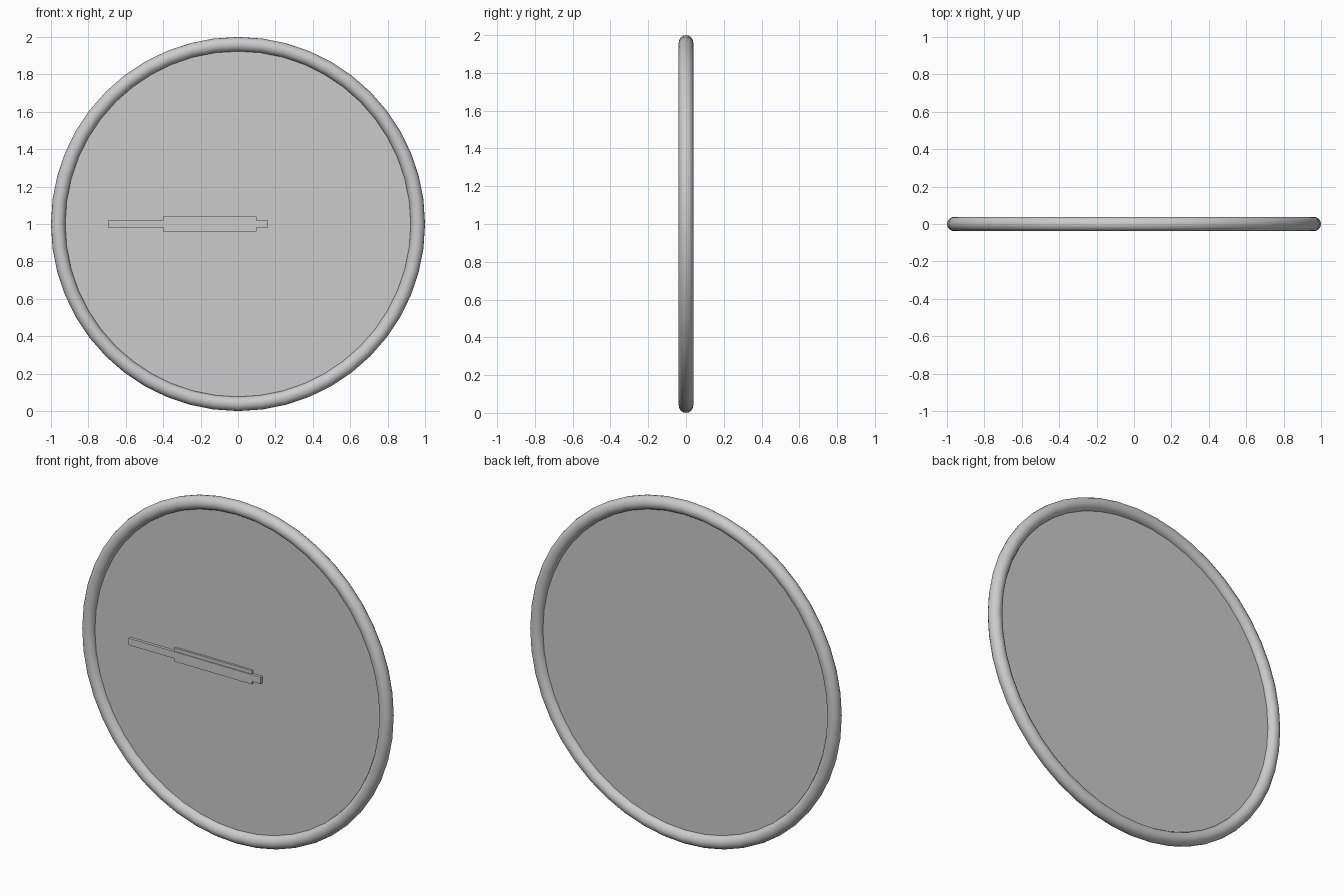
import bpy
from math import radians

if "Cube" in bpy.data.objects:
    bpy.data.objects.remove(bpy.data.objects["Cube"])

CENTRE_Z = 1.0
MAJOR, MINOR = 0.9615, 0.0385
SEGMENTS = 48


def box(name, x0, x1, width, y0, y1):
    """Flat bar lying along x, centred on the dial."""
    bpy.ops.mesh.primitive_cube_add(
        size=1, location=((x0 + x1) / 2, (y0 + y1) / 2, CENTRE_Z))
    ob = bpy.context.object
    ob.name = name
    ob.scale = (x1 - x0, y1 - y0, width)
    bpy.ops.object.transform_apply(location=False, rotation=False, scale=True)
    return ob


# Rounded outer rim
bpy.ops.mesh.primitive_torus_add(
    major_radius=MAJOR, minor_radius=MINOR, major_segments=SEGMENTS,
    minor_segments=16, location=(0, 0, CENTRE_Z), rotation=(radians(90), 0, 0))
rim = bpy.context.object
rim.name = "rim"
bpy.ops.object.shade_smooth_by_angle(angle=radians(40))

# Thin dial plate held in the middle of the rim
bpy.ops.mesh.primitive_cylinder_add(
    vertices=SEGMENTS, radius=MAJOR, depth=0.006,
    location=(0, 0, CENTRE_Z), rotation=(radians(90), 0, 0))
bpy.context.object.name = "dial"

# Hands: the wide short one below, the narrow long one just above it
box("hour_hand", -0.40, 0.10, 0.08, -0.015, 0.0)
box("minute_hand", -0.695, 0.16, 0.04, -0.02, 0.0)
